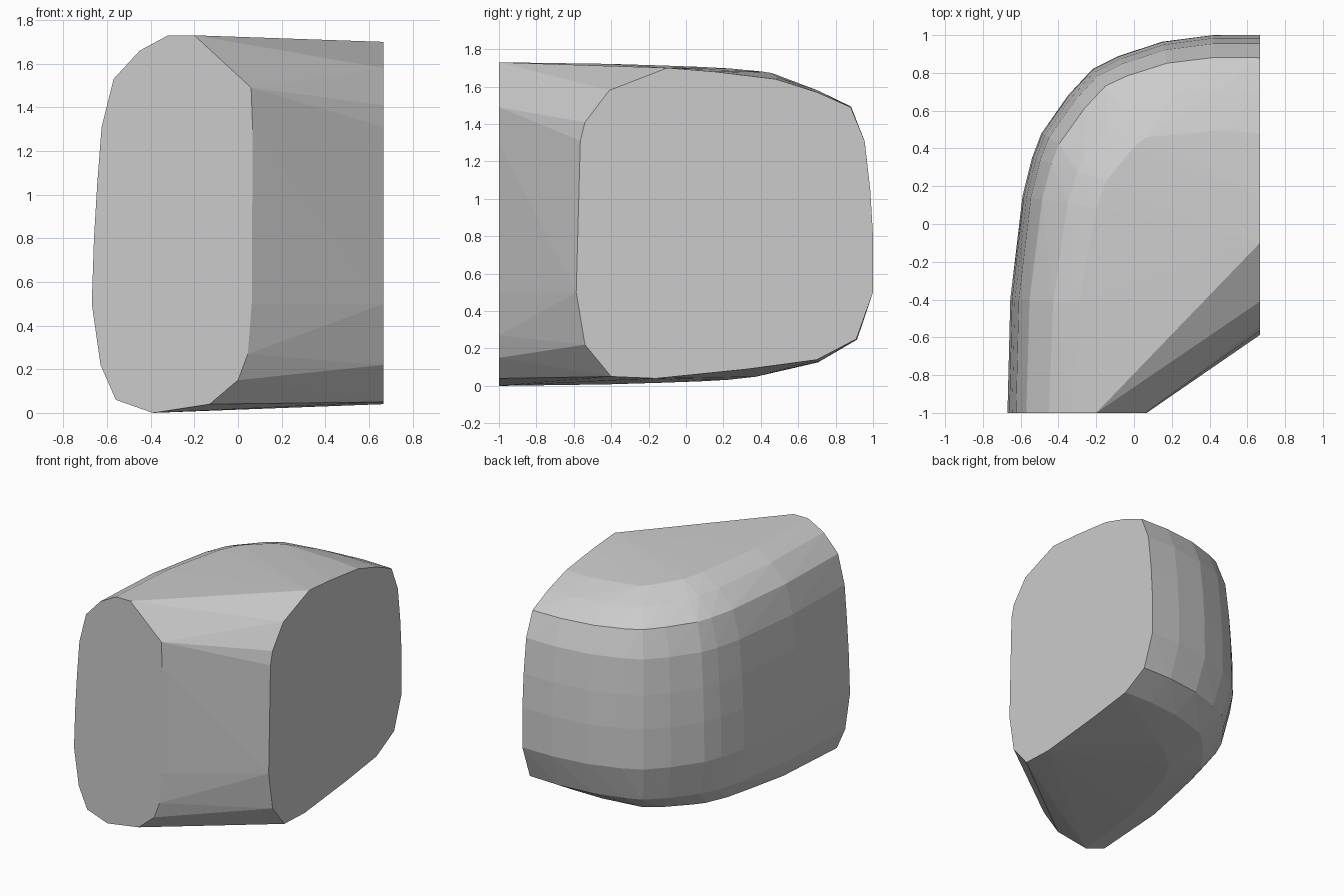
import bpy, bmesh
from mathutils import Vector

if "Cube" in bpy.data.objects:
    bpy.data.objects.remove(bpy.data.objects["Cube"])

# Widest outline in plan, from the front end round to the right end
plan = [Vector(p) for p in [
    (-.67, -1), (-.655, -.4), (-.62, -.1), (-.59, .15), (-.54, .35), (-.49, .48),
    (-.35, .68), (-.22, .82), (-.08, .89), (.15, .965), (.42, 1), (.667, 1)]]

# Layers: inset and height at the front end, then at the right end
layers = [
    (.28, 0, .67, .09), (.11, .06, .30, .14), (.04, .22, .09, .25),
    (0, .5, 0, .5), (.01, .8, 0, .8), (.025, 1.05, .015, 1.05),
    (.045, 1.31, .045, 1.31), (.10, 1.53, .12, 1.49),
    (.22, 1.66, .30, 1.57), (.35, 1.73, .52, 1.64)]

# Inner edges of the two flat cut faces
front_cut = [(-.2, 1.73), (.06, 1.49), (.067, 1.3), (.063, .5),
             (.045, .27), (0, .15), (-.13, .04)]
right_cut = [(.15, 1.68), (-.1, 1.7), (-.41, 1.58), (-.54, 1.41), (-.565, 1.31),
             (-.587, .5), (-.54, .22), (-.4, .05), (-.16, .04)]

points = []
last = len(plan) - 1
for inset_a, z_a, inset_b, z_b in layers:
    for i, p in enumerate(plan):
        t = i / last
        if i == 0:
            inward = Vector((1, 0))
        elif i == last:
            inward = Vector((0, -1))
        else:
            d = (plan[i + 1] - plan[i - 1]).normalized()
            inward = Vector((d.y, -d.x))
        q = p + inward * (inset_a + (inset_b - inset_a) * t)
        points.append((min(q.x, .667), max(q.y, -1), z_a + (z_b - z_a) * t))
points += [(x, -1, z) for x, z in front_cut]
points += [(.667, y, z) for y, z in right_cut]

# Rounded boulder-like block wrapped round the layers
bm = bmesh.new()
for p in points:
    bm.verts.new(p)
bmesh.ops.convex_hull(bm, input=bm.verts)
bmesh.ops.delete(bm, geom=[v for v in bm.verts if not v.link_faces], context='VERTS')
bmesh.ops.dissolve_limit(bm, angle_limit=.01, verts=bm.verts, edges=bm.edges)
bmesh.ops.recalc_face_normals(bm, faces=bm.faces)
mesh = bpy.data.meshes.new("rounded_block")
bm.to_mesh(mesh)
bm.free()
bpy.context.collection.objects.link(bpy.data.objects.new("rounded_block", mesh))
